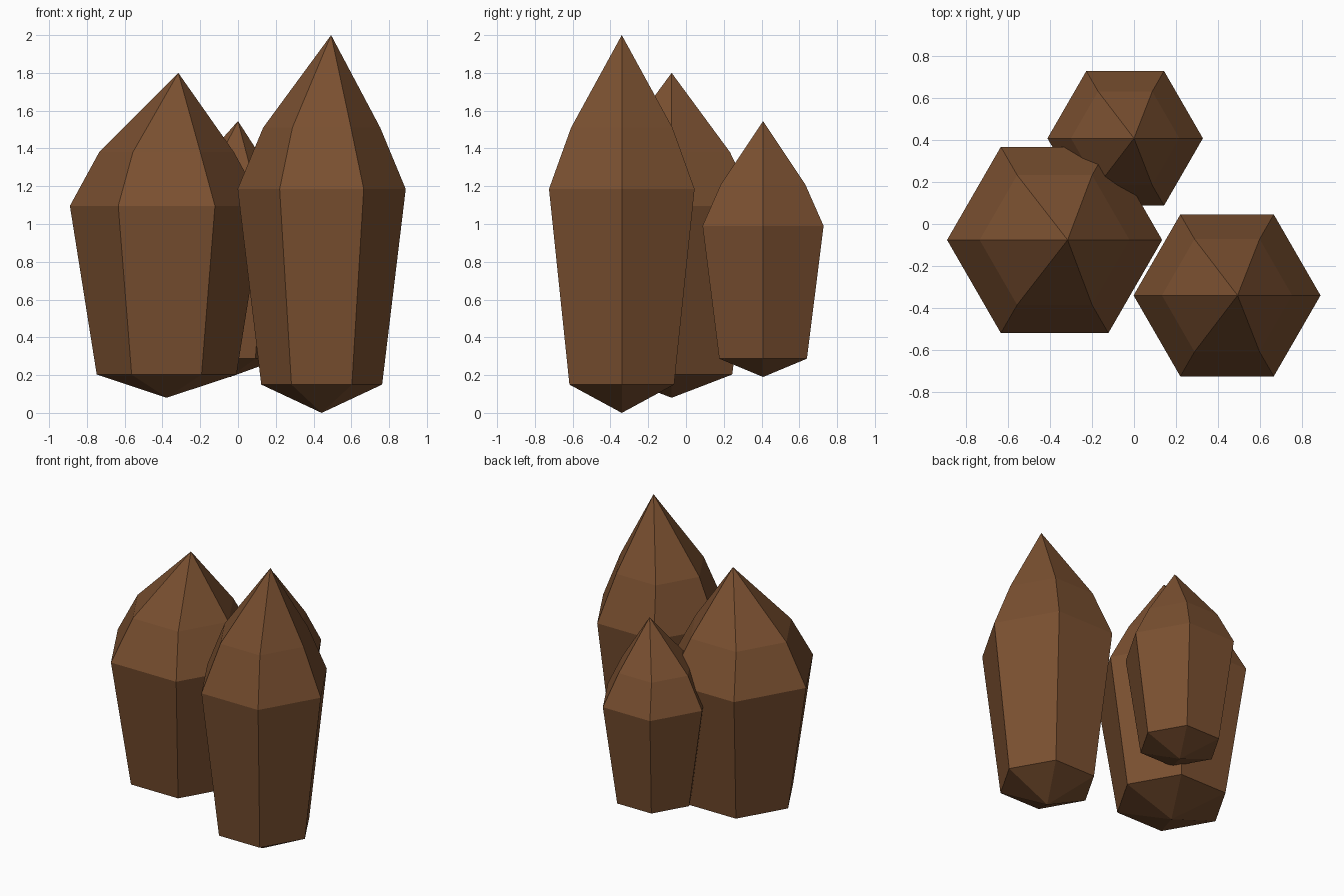
import bpy
import bmesh
import math

if "Cube" in bpy.data.objects:
    bpy.data.objects.remove(bpy.data.objects["Cube"])

# One flat brown for the whole cluster
brown = bpy.data.materials.new("crystal brown")
brown.diffuse_color = (0.195, 0.08, 0.03, 1)
brown.use_nodes = True
brown.node_tree.nodes["Principled BSDF"].inputs["Base Color"].default_value = brown.diffuse_color


def crystal(name, center, rings, bottom_z, tip_z, lean):
    """Six-sided shard: lower point, stacked hexagon rings, leaning tip."""
    cx, cy = center
    bm = bmesh.new()
    loops = []
    for z, r in rings:
        loops.append([bm.verts.new((cx + r * math.cos(i * math.pi / 3),
                                    cy + r * math.sin(i * math.pi / 3), z))
                      for i in range(6)])
    bottom = bm.verts.new((cx, cy, bottom_z))
    tip = bm.verts.new((cx + lean, cy, tip_z))
    for i in range(6):
        j = (i + 1) % 6
        bm.faces.new((bottom, loops[0][j], loops[0][i]))
        for lo, hi in zip(loops, loops[1:]):
            bm.faces.new((lo[i], lo[j], hi[j], hi[i]))
        bm.faces.new((loops[-1][i], loops[-1][j], tip))
    bmesh.ops.recalc_face_normals(bm, faces=bm.faces)
    mesh = bpy.data.meshes.new(name)
    bm.to_mesh(mesh)
    bm.free()
    mesh.materials.append(brown)
    obj = bpy.data.objects.new(name, mesh)
    bpy.context.collection.objects.link(obj)


# Rings are (height, radius): base, widest girdle, shoulder
crystal("tall_crystal", (0.443, -0.34),
        [(0.15, 0.32), (1.185, 0.445), (1.51, 0.31)], 0.0, 2.0, 0.05)
crystal("wide_crystal", (-0.378, -0.076),
        [(0.203, 0.37), (1.096, 0.512), (1.38, 0.357)], 0.08, 1.8, 0.062)
crystal("small_crystal", (-0.042, 0.408),
        [(0.287, 0.268), (0.99, 0.37), (1.21, 0.258)], 0.19, 1.545, 0.042)
